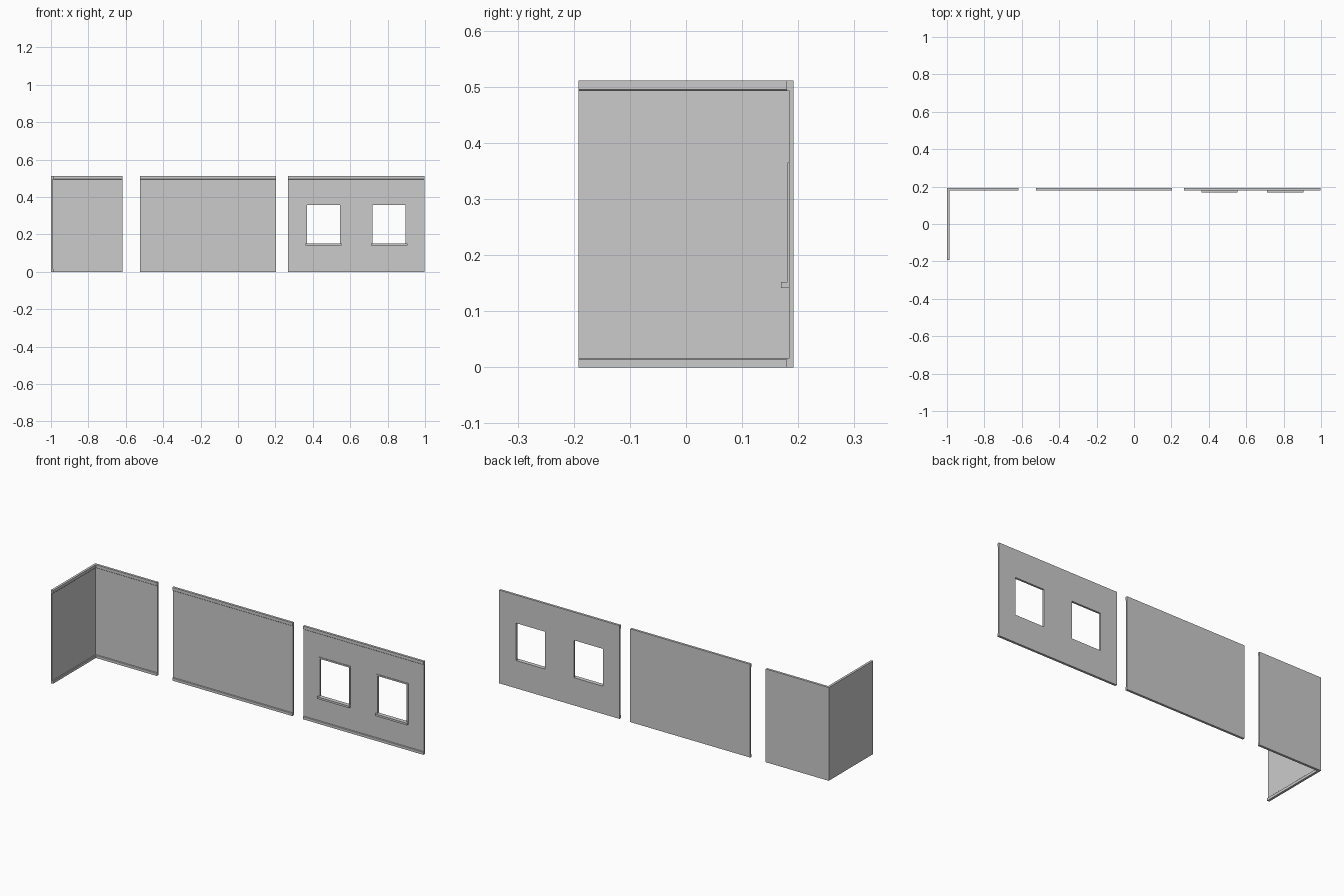
import bpy, bmesh
from mathutils import Vector

if "Cube" in bpy.data.objects:
    bpy.data.objects.remove(bpy.data.objects["Cube"])

H = 0.511            # wall height
BACK, SIDE = 0.192, -1.0
WALL = 0.008         # wall thickness
TRIM = 0.0128        # depth of mouldings from the outer face


def finish(name, bm):
    bmesh.ops.recalc_face_normals(bm, faces=bm.faces)
    mesh = bpy.data.meshes.new(name)
    bm.to_mesh(mesh)
    bm.free()
    ob = bpy.data.objects.new(name, mesh)
    bpy.context.collection.objects.link(ob)
    return ob


def box(name, lo, hi):
    bm = bmesh.new()
    bmesh.ops.create_cube(bm, size=1)
    lo, hi = Vector(lo), Vector(hi)
    for v in bm.verts:
        v.co = Vector([(lo[i] + hi[i]) / 2 + v.co[i] * (hi[i] - lo[i]) for i in range(3)])
    return finish(name, bm)


def sweep(name, profile, path):
    """Sweep (depth, z) points along a path of (point, inward offset) stations."""
    bm = bmesh.new()
    rings = [[bm.verts.new((p[0] + n[0] * d, p[1] + n[1] * d, z)) for d, z in profile]
             for p, n in path]
    k = len(profile)
    for a, b in zip(rings, rings[1:]):
        for i in range(k):
            bm.faces.new((a[i], a[(i + 1) % k], b[(i + 1) % k], b[i]))
    bm.faces.new(rings[0])
    bm.faces.new(rings[-1])
    return finish(name, bm)


# Cross-sections of the wall sheet, baseboard and crown
PROFILES = {
    "wall": [(0, 0), (WALL, 0), (WALL, H), (0, H)],
    "baseboard": [(WALL, 0), (TRIM, 0), (TRIM, 0.014), (TRIM - 0.002, 0.016), (WALL, 0.016)],
    "crown": [(WALL, 0.493), (TRIM - 0.002, 0.493), (TRIM, 0.495), (TRIM, H), (WALL, H)],
}


def straight(x0, x1):
    return [((x0, BACK), (0, -1)), ((x1, BACK), (0, -1))]


# Mitred corner, plain panel and window panel
PATHS = {
    "corner": [((SIDE, -BACK), (1, 0)), ((SIDE, BACK), (1, -1)), ((-0.618, BACK), (0, -1))],
    "plain": straight(-0.524, 0.204),
    "window": straight(0.268, 0.998),
}
walls = {}
for section, path in PATHS.items():
    for part, profile in PROFILES.items():
        ob = sweep(f"{section}_{part}", profile, path)
        if part == "wall":
            walls[section] = ob

# Window openings with head and jamb trim and a projecting sill
Z0, Z1, HALF = 0.152, 0.357, 0.088
front = BACK - WALL
for i, cx in enumerate((0.457, 0.808)):
    cutter = box(f"opening_cutter_{i}", (cx - HALF, 0.1, Z0), (cx + HALF, 0.3, Z1))
    cutter.hide_render = True
    cutter.hide_set(True)
    mod = walls["window"].modifiers.new("opening", "BOOLEAN")
    mod.operation = "DIFFERENCE"
    mod.solver = "EXACT"
    mod.object = cutter
    y0 = front - 0.003
    for side in (-1, 1):
        xs = sorted((cx + side * HALF, cx + side * (HALF + 0.008)))
        box(f"window_jamb_{i}_{side}", (xs[0], y0, Z0), (xs[1], front, Z1))
    box(f"window_head_{i}", (cx - HALF - 0.008, y0, Z1), (cx + HALF + 0.008, front, 0.365))
    box(f"window_sill_{i}", (cx - 0.097, 0.169, 0.141), (cx + 0.097, front, Z0))
